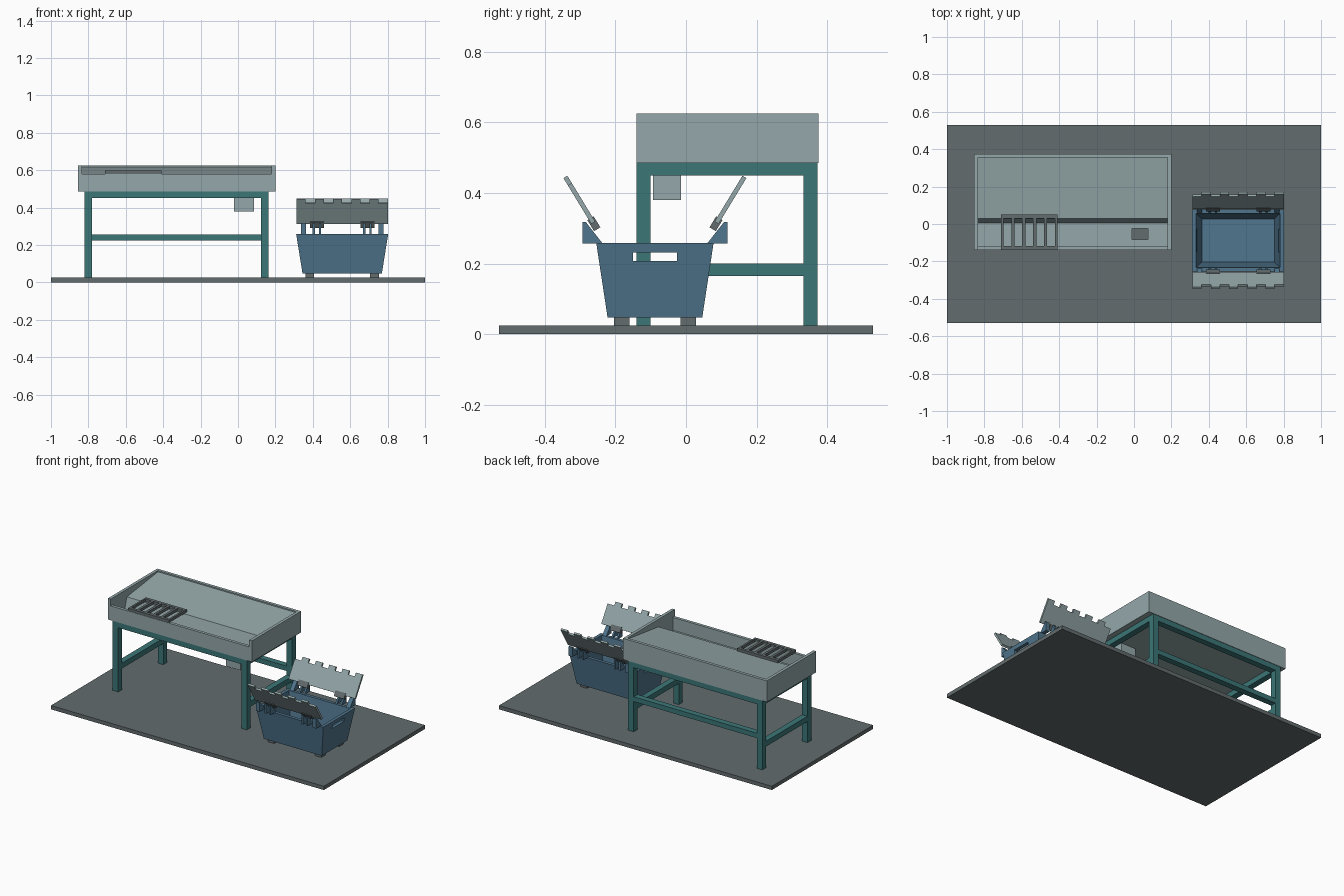
import bpy, bmesh, math
from mathutils import Vector

if "Cube" in bpy.data.objects:
    bpy.data.objects.remove(bpy.data.objects["Cube"], do_unlink=True)


def material(name, rgb):
    m = bpy.data.materials.new(name)
    m.use_nodes = True
    m.diffuse_color = (*rgb, 1)
    m.node_tree.nodes["Principled BSDF"].inputs["Base Color"].default_value = (*rgb, 1)
    return m


STEEL = material("pale steel", (0.30, 0.39, 0.40))
TEAL = material("teal frame", (0.045, 0.18, 0.185))
BLUE = material("blue plastic", (0.08, 0.18, 0.27))
DARK = material("dark grey", (0.125, 0.15, 0.155))


def finish(name, bm, mat):
    bmesh.ops.recalc_face_normals(bm, faces=bm.faces)
    me = bpy.data.meshes.new(name)
    bm.to_mesh(me)
    bm.free()
    me.materials.append(mat)
    ob = bpy.data.objects.new(name, me)
    bpy.context.collection.objects.link(ob)
    return ob


def prism(name, points, offset, mat):
    """Extrude a flat polygon along an offset."""
    bm = bmesh.new()
    face = bm.faces.new([bm.verts.new(p) for p in points])
    ext = bmesh.ops.extrude_face_region(bm, geom=[face])
    bmesh.ops.translate(bm, vec=offset, verts=[v for v in ext["geom"] if isinstance(v, bmesh.types.BMVert)])
    return finish(name, bm, mat)


def box(name, x, y, z, mat):
    pts = [(x[0], y[0], z[0]), (x[1], y[0], z[0]), (x[1], y[1], z[0]), (x[0], y[1], z[0])]
    return prism(name, pts, (0, 0, z[1] - z[0]), mat)


def cut(ob, cutters):
    """Subtract the cutters and discard them."""
    for c in cutters:
        c.hide_render = True
        mod = ob.modifiers.new("cut", "BOOLEAN")
        mod.operation, mod.solver, mod.object = "DIFFERENCE", "EXACT", c
    bpy.context.view_layer.update()
    dg = bpy.context.evaluated_depsgraph_get()
    me = bpy.data.meshes.new_from_object(ob.evaluated_get(dg))
    ob.modifiers.clear()
    ob.data = me
    for c in cutters:
        bpy.data.objects.remove(c, do_unlink=True)


# Ground slab
box("floor_slab", (-1, 1), (-0.53, 0.53), (0, 0.025), DARK)

# Table frame
X0, X1, Y0, Y1, LEG = -0.82, 0.163, -0.14, 0.372, 0.04
for sx, x in (("right", X0), ("left", X1 - LEG)):
    for sy, y in (("front", Y0), ("back", Y1 - LEG)):
        box(f"{sy}_{sx}_leg", (x, x + LEG), (y, y + LEG), (0.025, 0.485), TEAL)
    for part, z in (("side_rail", (0.45, 0.485)), ("side_stretcher", (0.165, 0.2))):
        box(f"{sx}_{part}", (x, x + LEG), (Y0 + LEG, Y1 - LEG), z, TEAL)
for part, y, z in (("front_rail", Y0, (0.45, 0.485)), ("back_rail", Y1 - LEG, (0.45, 0.485)),
                   ("back_stretcher", Y1 - LEG, (0.225, 0.257))):
    box(part, (X0 + LEG, X1 - LEG), (y, y + LEG), z, TEAL)

# Tray walls, the front one lower
TX0, TX1, TY0, TY1, W = -0.855, 0.2, -0.14, 0.375, 0.02
for side, x in (("right", TX0), ("left", TX1 - W)):
    box(f"tray_{side}_wall", (x, x + W), (TY0, TY1), (0.485, 0.625), STEEL)
box("tray_back_wall", (TX0 + W, TX1 - W), (TY1 - W, TY1), (0.485, 0.625), STEEL)
box("tray_front_wall", (TX0 + W, TX1 - W), (TY0, TY0 + W), (0.485, 0.58), STEEL)

# Stepped, sloping worktop and drain through the gutter
section = [(-0.12, 0.485), (-0.12, 0.495), (0.005, 0.495), (0.03, 0.575), (0.355, 0.617), (0.355, 0.485)]
top = prism("sloping_worktop", [(TX0 + W, y, z) for y, z in section], (TX1 - TX0 - 2 * W, 0, 0), STEEL)
drain = box("drain_box", (-0.022, 0.085), (-0.093, -0.014), (0.38, 0.485), STEEL)
for ob in (top, drain):
    cut(ob, [box("drain_cutter", (-0.012, 0.075), (-0.083, -0.024), (0.3, 0.6), STEEL)])

# Grate across the gutter
grate = box("gutter_grate", (-0.71, -0.41), (-0.138, 0.05), (0.58, 0.598), DARK)
cut(grate, [box("slot_cutter", (x, x + 0.042), (-0.118, 0.03), (0.5, 0.7), DARK)
            for x in (-0.698 + 0.0585 * i for i in range(5))])

# Tapered bin
CX, CY = 0.557, -0.088


def frustum(name, bottom, top, z, mat):
    bm = bmesh.new()
    rings = [[bm.verts.new((CX + sx * hx, CY + sy * hy, h))
              for sx, sy in ((-1, -1), (1, -1), (1, 1), (-1, 1))]
             for (hx, hy), h in ((bottom, z[0]), (top, z[1]))]
    for ring in rings:
        bm.faces.new(ring)
    for i in range(4):
        j = (i + 1) % 4
        bm.faces.new((rings[0][i], rings[0][j], rings[1][j], rings[1][i]))
    return finish(name, bm, mat)


bin_body = frustum("bin_body", (0.212, 0.134), (0.246, 0.166), (0.047, 0.258), BLUE)
cut(bin_body, [frustum("cavity_cutter", (0.193, 0.115), (0.226, 0.146), (0.065, 0.265), BLUE),
               box("handle_cutter", (0.2, 0.9), (-0.15, -0.026), (0.207, 0.232), BLUE)])

# Bin feet
for sx in (-1, 1):
    for sy in (-1, 1):
        x, y = CX + sx * 0.173, CY + sy * 0.094
        box("bin_foot", (x - 0.023, x + 0.023), (y - 0.022, y + 0.022), (0.025, 0.047), DARK)

# Lid halves: the back one is the front one turned half round
low, high = Vector((0, -0.268, 0.312)), Vector((0, -0.347, 0.442))
slope = high - low
thick = Vector((0, slope.z, -slope.y)).normalized() * 0.013
TEETH, HALF, NOTCH = 10, 0.244, 0.84

for side, turn in (("front", 1), ("back", -1)):
    def place(p):
        return Vector((CX + turn * (p[0] - CX), CY + turn * (p[1] - CY), p[2]))

    def turned(v):
        return Vector((turn * v[0], turn * v[1], v[2]))

    # Lid with a toothed upper edge
    outline = [(-HALF, 0), (HALF, 0)]
    for i in range(TEETH, 0, -1):
        t = 1 if i % 2 else NOTCH
        outline += [(HALF * (2 * k / TEETH - 1), t) for k in (i, i - 1)]
    pts = [place(low + slope * t + Vector((CX + x, 0, 0))) for x, t in outline]
    prism(f"{side}_lid", pts, turned(thick), STEEL)

    # Hinge barrels under the lid
    for x in (0.422, 0.692):
        end = low - slope * 0.14 - thick * 0.3
        start = low + slope * 0.1 - thick * 0.3
        quad = [end, start, start + thick * 1.6, end + thick * 1.6]
        prism(f"{side}_hinge", [place(p + Vector((x - 0.037, 0, 0))) for p in quad],
              turned((0.074, 0, 0)), DARK)

    # Wedge brackets on the rim
    wedge = [(-0.293, 0.257), (-0.293, 0.318), (-0.284, 0.318), (-0.236, 0.257)]
    for dx, w in ((0.207, 0.028), (0.152, 0.012), (0.118, 0.012)):
        for s in (-1, 1):
            x = CX + s * dx - w / 2
            prism(f"{side}_lid_bracket", [place((x, y, z)) for y, z in wedge],
                  turned((w, 0, 0)), BLUE)
